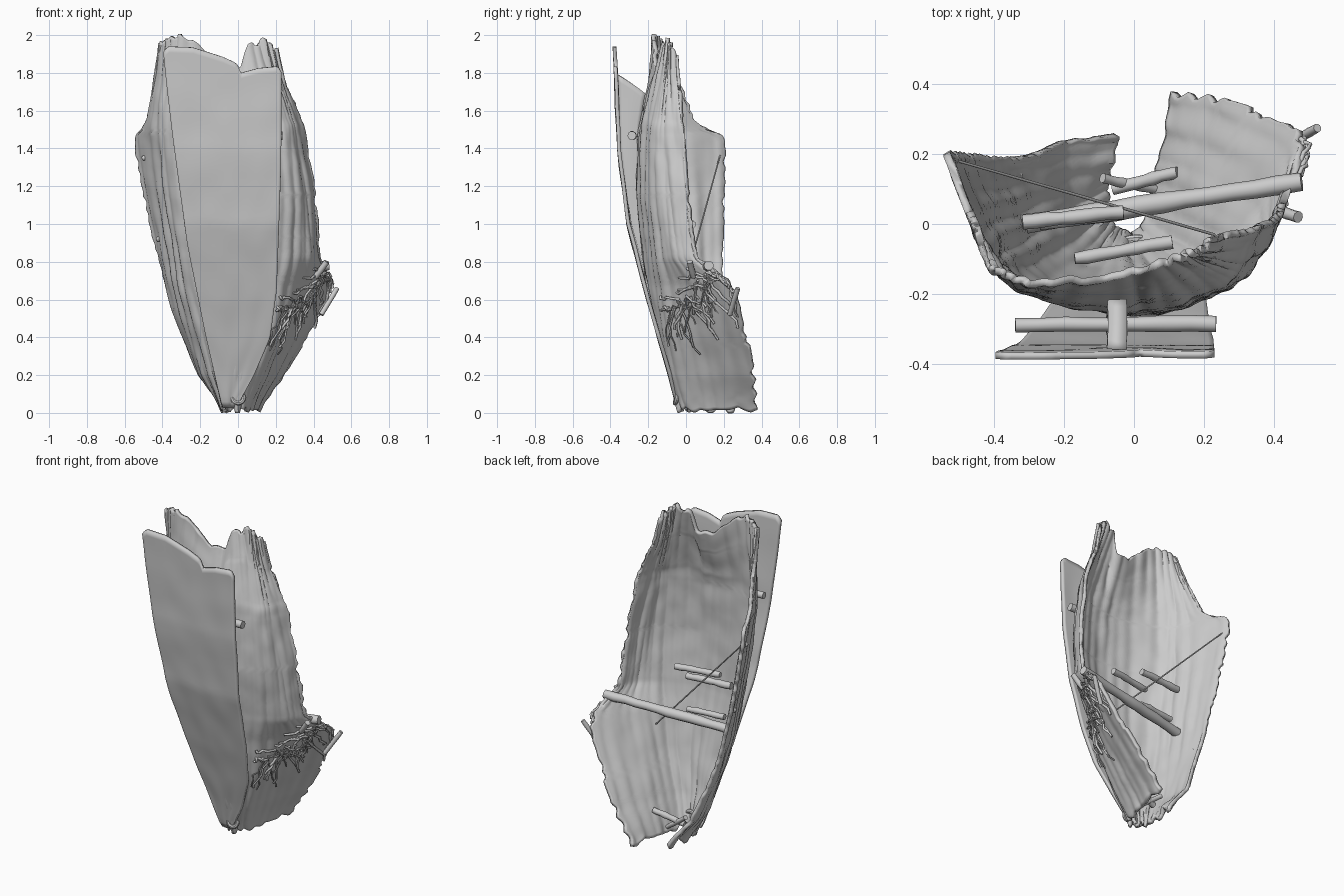
import bpy, bmesh, math, random
from mathutils import Vector, noise

if "Cube" in bpy.data.objects:
    bpy.data.objects.remove(bpy.data.objects["Cube"])

random.seed(4)

# Hull cross-sections: z, then (x, y) from left rim around to right rim
SECTIONS = [
    (0.02, [(-.05, .255), (-.08, .11), (-.07, .01), (-.02, -.03), (.03, .00), (.08, .18), (.115, .385)]),
    (0.20, [(-.20, .245), (-.18, .07), (-.12, -.05), (-.02, -.08), (.09, -.05), (.165, .15), (.24, .37)]),
    (0.45, [(-.305, .20), (-.26, .04), (-.18, -.11), (.00, -.14), (.17, -.10), (.28, .10), (.39, .32)]),
    (0.68, [(-.38, .19), (-.32, .01), (-.23, -.14), (.00, -.19), (.21, -.13), (.37, .06), (.49, .26)]),
    (0.82, [(-.42, .19), (-.34, .00), (-.25, -.16), (.00, -.22), (.24, -.15), (.38, -.04), (.425, .07)]),
    (1.15, [(-.49, .20), (-.40, -.02), (-.29, -.17), (.00, -.25), (.25, -.18), (.36, -.08), (.405, .02)]),
    (1.46, [(-.535, .20), (-.43, -.05), (-.31, -.19), (.00, -.245), (.23, -.18), (.31, -.10), (.35, .00)]),
    (1.57, [(-.475, .05), (-.43, -.06), (-.31, -.19), (-.01, -.23), (.22, -.17), (.29, -.10), (.33, -.01)]),
    (2.00, [(-.41, -.12), (-.38, -.14), (-.28, -.17), (-.02, -.14), (.12, -.10), (.18, -.08), (.22, -.05)]),
]


def spline(pts, t):
    """Catmull-Rom through pts, t in 0..1"""
    n = len(pts) - 1
    i = min(int(t * n), n - 1)
    f = t * n - i
    p = [pts[max(0, min(n, k))] for k in range(i - 1, i + 3)]
    return .5 * (2 * p[1] + (p[2] - p[0]) * f + (2 * p[0] - 5 * p[1] + 4 * p[2] - p[3]) * f * f
                 + (3 * p[1] - p[0] - 3 * p[2] + p[3]) * f ** 3)


def interp(table, x):
    for (a, ya), (b, yb) in zip(table, table[1:]):
        if x <= b:
            f = max(0, (x - a) / (b - a))
            return ya + (yb - ya) * f
    return table[-1][1]


def hull(z, v):
    """Point on the smooth hull at height z, v across from left to right rim"""
    for (z0, r0), (z1, r1) in zip(SECTIONS, SECTIONS[1:]):
        if z <= z1 or z1 == 2:
            i = SECTIONS.index((z0, r0))
            rows = [spline([Vector((x, y, zz)) for x, y in r], v) for zz, r in SECTIONS]
            f = (z - z0) / (z1 - z0)
            p = rows[i].lerp(rows[i + 1], f)
            q = spline(rows, (i + max(0, min(1, f))) / (len(SECTIONS) - 1))
            q.z = p.z
            return p.lerp(q, .5)


def sheet(name, nu, nv, fn, thick):
    bm = bmesh.new()
    g = [[bm.verts.new(fn(i / nu, j / nv)) for j in range(nv + 1)] for i in range(nu + 1)]
    for i in range(nu):
        for j in range(nv):
            bm.faces.new((g[i][j], g[i][j + 1], g[i + 1][j + 1], g[i + 1][j]))
    me = bpy.data.meshes.new(name)
    bm.to_mesh(me)
    bm.free()
    ob = bpy.data.objects.new(name, me)
    bpy.context.collection.objects.link(ob)
    m = ob.modifiers.new("thickness", 'SOLIDIFY')
    m.thickness, m.offset = thick, 0
    bpy.ops.object.select_all(action='DESELECT')
    bpy.context.view_layer.objects.active = ob
    ob.select_set(True)
    bpy.ops.object.shade_smooth_by_angle(angle=math.radians(40))
    return ob


def rod(name, pts, r, res=3):
    cu = bpy.data.curves.new(name, 'CURVE')
    cu.dimensions, cu.bevel_depth, cu.bevel_resolution, cu.use_fill_caps = '3D', r, res, True
    sp = cu.splines.new('POLY')
    sp.points.add(len(pts) - 1)
    for p, q in zip(sp.points, pts):
        p.co = (*q, 1)
        p.radius = 1 + random.uniform(-.12, .12)
    ob = bpy.data.objects.new(name, cu)
    bpy.context.collection.objects.link(ob)
    return ob


def log(name, a, b, r, n=8):
    a, b = Vector(a), Vector(b)
    return rod(name, [a.lerp(b, i / n) + Vector((0, noise.noise((i * .7, r * 99, 0)), noise.noise((0, i * .7, r * 77)))) * r * .2
                      for i in range(n + 1)], r)


# Broken plank hull: ragged rims, irregular plank grooves, torn top
TOP = [(-.42, 1.95), (-.36, 2.0), (-.24, 1.98), (-.16, 1.91), (-.08, 1.84), (.02, 1.84), (.05, 1.95),
       (.14, 1.98), (.19, 1.93), (.25, 1.86)]


def hull_point(u, v):
    z = .02 + u * 1.98
    step = math.floor(u * 19 + .5 * noise.noise((u * 9, 0, 0)))
    jl = .03 * abs(noise.noise((0, 3, u * 28))) + (.035 * abs(noise.cell((step, 5, 1))) if z > 1.46 else 0)
    jr = .04 * abs(noise.noise((7, 0, u * 26))) + .02 * abs(noise.cell((step, 2, 9)))
    w = jl + v * (1 - jl - jr)
    p = hull(z, w)
    out = Vector((p.x, p.y - .15, 0)).normalized()
    p += out * (.014 * noise.noise((w * 30, u * 2.5, 2)) + .007 * noise.noise((w * 14, u * 14, 8)))
    if p.z > 1.46:
        p.z = 1.46 + (p.z - 1.46) * (interp(TOP, p.x) - 1.46) / .54
    if u > .9:
        p.z += .035 * noise.noise((v * 18, 1, 5)) * (u - .9) * 10 - .005
    if u < .05:
        p.z += .05 * noise.noise((v * 17, 4, 1)) * (1 - u / .05)
    p.z = max(.003, p.z)
    return p


sheet("plank_hull", 130, 110, hull_point, .022)

# Flat outer bottom panel
Y = [(0, -.02), (.05, -.045), (.2, -.085), (.6, -.20), (1, -.305), (1.4, -.355), (1.95, -.378)]
XL = [(0, -.07), (.05, -.09), (.45, -.18), (.9, -.27), (1.45, -.345), (1.75, -.38), (1.95, -.40)]
XR = [(0, -.02), (.08, .02), (.2, .085), (.4, .17), (.65, .205), (1.3, .228), (1.95, .232)]
PANEL_TOP = [(0, 1.91), (.04, 1.94), (.25, 1.935), (.5, 1.885), (.62, 1.85), (.65, 1.80), (.8, 1.825), (.97, 1.835), (1, 1.80)]


def panel_point(u, v):
    z = .03 + u * (interp(PANEL_TOP, v) - .03)
    xl, xr = interp(XL, z), interp(XR, z)
    return Vector((xl + (xr - xl) * v, interp(Y, z) + .005 * noise.noise((v * 4, z * 5, 0)), z))


sheet("bottom_panel", 60, 40, panel_point, .02)


# Central web between panel and hull, with slanted top
def web_point(u, v):
    z = .45 + u * (1.34 - .10 * v)
    a = interp(Y, z) + .012
    b = max(a + .005, hull(z, .48).y - .008)
    return Vector((-.05 + .006 * noise.noise((z * 4, v, 0)), a + (b - a) * v, z))


sheet("keel_web", 40, 6, web_point, .055)

# Crossbar behind the panel and beams inside the hull
log("crossbar", (-.34, -.29, 1.46), (.235, -.285, 1.47), .022)
log("main_beam", (.48, .12, .78), (-.32, .0, .72), .028, 12)
STUBS = [((-.32, .005, 1.0), (-.03, .035, 1.0), .02), ((-.17, -.10, .99), (.11, -.05, .99), .018),
         ((-.27, .0, .79), (-.03, .03, .79), .018), ((-.06, .10, .10), (.125, .15, .16), .018),
         ((-.09, .13, .16), (.06, .10, .05), .014)]
for k, (a, b, r) in enumerate(STUBS):
    log(f"broken_beam_{k}", a, b, r)
log("thin_wire", (-.52, .185, 1.38), (.23, -.03, .6), .004, 2)

# Jutting splinters at the right break
log("splinter_spike", (.44, .23, .52), (.525, .275, .66), .014, 4)
log("splinter_knob", (.41, .04, .72), (.47, .02, .80), .015, 4)

# Tangled roots and rags hanging along the right break
for k in range(44):
    t = random.random()
    z, v = .54 + .22 * t, .69 + .28 * t + random.uniform(-.03, .03)
    dz, dv = random.uniform(-.045, .006), random.uniform(-.022, .022)
    pts = []
    for s in range(7):
        q = hull(max(.3, z + dz * s), max(.67, min(.97, v + dv * s)))
        jig = [random.uniform(-.011, .011) for _ in range(3)]
        pts.append(q + Vector((.018, -.011, 0)) + Vector(jig))
    rod(f"root_{k}", pts, random.uniform(.004, .008), 1)

# Nail heads on the left wall and lashing ring at the foot
for k, z in enumerate((.55, .92, 1.35)):
    bpy.ops.mesh.primitive_uv_sphere_add(segments=12, ring_count=8, radius=.014,
                                         location=hull(z, .07) + Vector((-.008, 0, 0)))
    bpy.context.object.name = f"nail_{k}"
bpy.ops.mesh.primitive_torus_add(major_radius=.03, minor_radius=.012, major_segments=20, minor_segments=8,
                                 location=(0, -.05, .08), rotation=(1.3, .3, 0))
bpy.context.object.name = "foot_ring"
